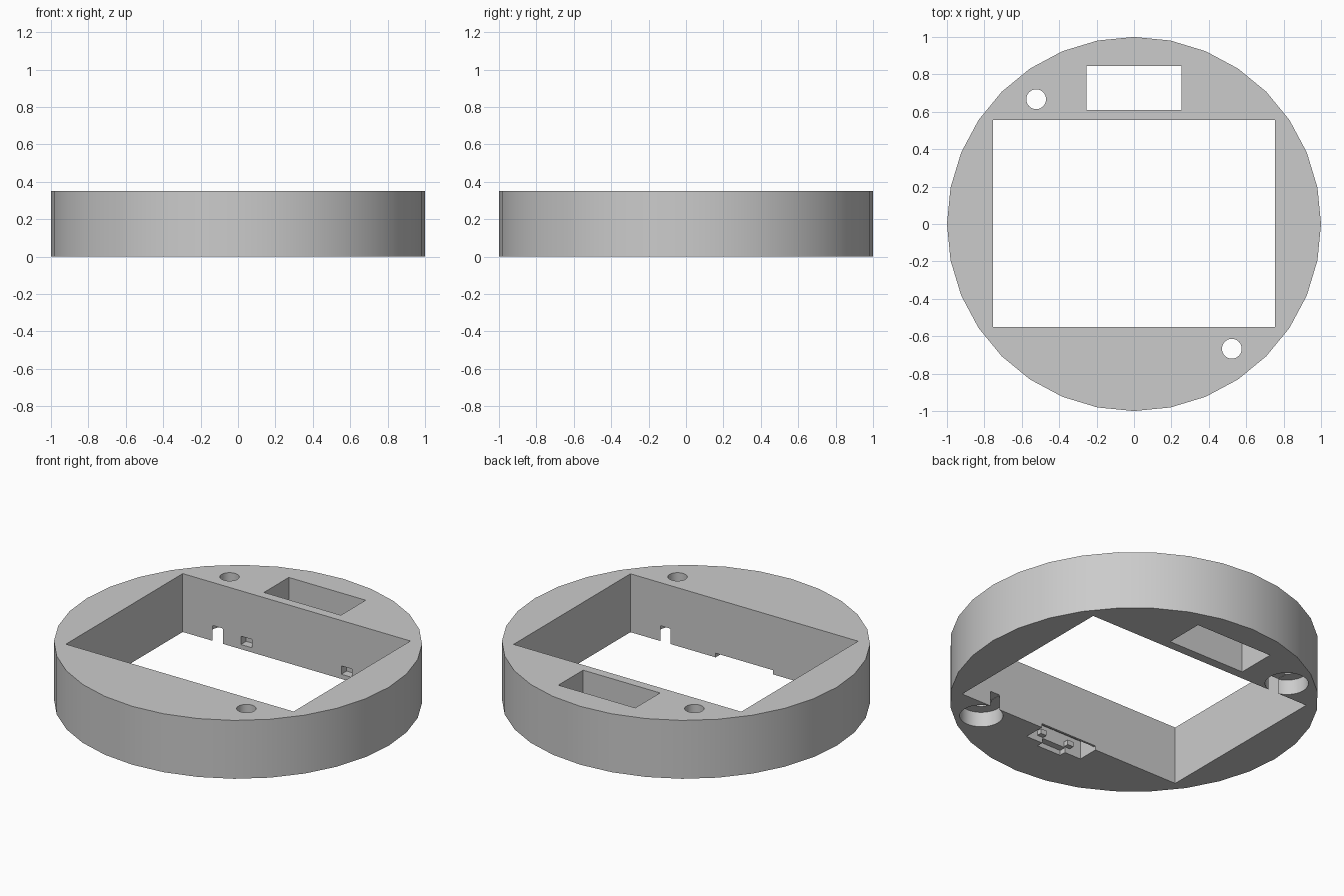
import bpy
from mathutils import Vector

if "Cube" in bpy.data.objects:
    bpy.data.objects.remove(bpy.data.objects["Cube"], do_unlink=True)

HEIGHT = 0.35
BELOW = -0.1          # cutters start under the base
ABOVE = HEIGHT + 0.1  # and end over the top

grey = bpy.data.materials.new("plain grey")
grey.use_nodes = True
colour = (0.6, 0.6, 0.6, 1)
grey.diffuse_color = colour
grey.node_tree.nodes["Principled BSDF"].inputs["Base Color"].default_value = colour


def cylinder(name, x, y, radius, z0, z1):
    bpy.ops.mesh.primitive_cylinder_add(
        vertices=32, radius=radius, depth=z1 - z0, location=(x, y, (z0 + z1) / 2))
    obj = bpy.context.object
    obj.name = name
    obj.data.materials.append(grey)
    return obj


def box(name, x0, x1, y0, y1, z0, z1):
    low, high = Vector((x0, y0, z0)), Vector((x1, y1, z1))
    bpy.ops.mesh.primitive_cube_add(size=1, location=(low + high) / 2)
    obj = bpy.context.object
    obj.name = name
    obj.scale = high - low
    bpy.ops.object.transform_apply(location=False, rotation=False, scale=True)
    obj.data.materials.append(grey)
    return obj


def cut(target, cutter):
    cutter.hide_render = True
    mod = target.modifiers.new(cutter.name, "BOOLEAN")
    mod.operation = "DIFFERENCE"
    mod.solver = "EXACT"
    mod.object = cutter
    bpy.context.view_layer.objects.active = target
    bpy.ops.object.modifier_apply(modifier=mod.name)
    bpy.data.objects.remove(cutter, do_unlink=True)


# Round housing with its main window and the small slot behind it
housing = cylinder("round_housing", 0, 0, 1, 0, HEIGHT)
cut(housing, box("main_window", -0.755, 0.755, -0.552, 0.555, BELOW, ABOVE))
cut(housing, box("back_slot", -0.255, 0.255, 0.61, 0.845, BELOW, ABOVE))

# Screw holes, wider bores underneath, and notches leading into the window
for side in (-1, 1):
    x, y = 0.523 * side, -0.667 * side
    cut(housing, cylinder("screw_hole", x, y, 0.053, BELOW, ABOVE))
    cut(housing, cylinder("screw_bore", x, y, 0.118, BELOW, 0.09))
    inner, outer = sorted((-0.5 * side, y))
    cut(housing, box("bore_notch", x - 0.033, x + 0.033, inner, outer, BELOW, 0.092))

# Square sockets in the back wall of the window
for side in (-1, 1):
    x = 0.333 * side
    cut(housing, box("wall_socket", x - 0.036, x + 0.036, 0.5, 0.605, 0.028, 0.078))

# Underside pocket with a relieved lip and a shallow finger recess
cut(housing, box("front_pocket", -0.19, 0.19, -0.68, -0.565, BELOW, 0.11))
cut(housing, box("lip_relief", -0.19, 0.19, -0.6, -0.5, BELOW, 0.025))
cut(housing, box("finger_recess", -0.08, 0.08, -0.72, -0.62, BELOW, 0.03))

# Small pegs on the pocket wall
for side, name in ((-1, "right"), (1, "left")):
    x = 0.095 * side
    box(f"pocket_peg_{name}", x - 0.02, x + 0.02, -0.685, -0.65, 0.035, 0.065)

# Smooth round walls, sharp rims
bpy.ops.object.select_all(action="DESELECT")
housing.select_set(True)
bpy.context.view_layer.objects.active = housing
bpy.ops.object.shade_smooth_by_angle()
